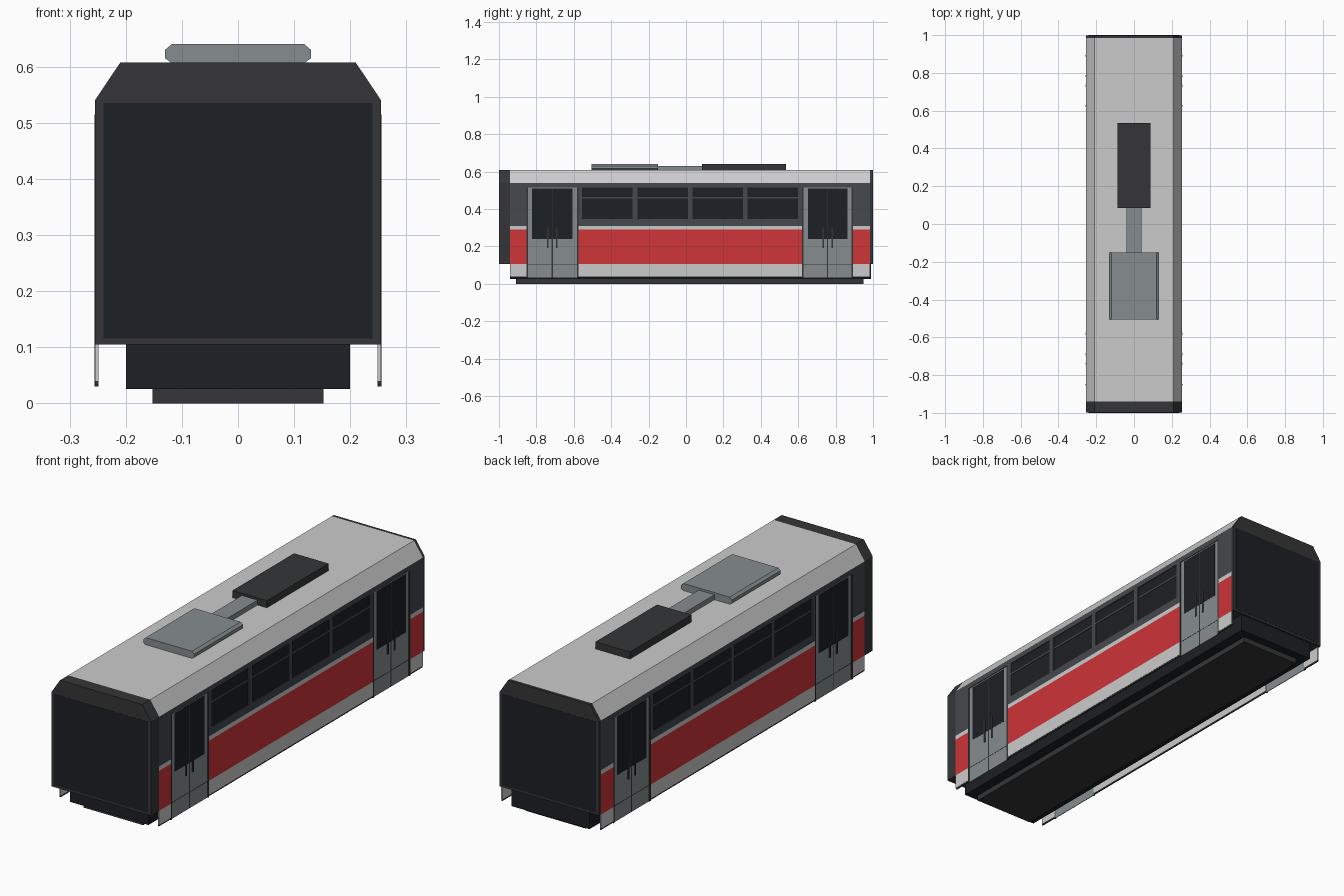
import bpy, bmesh

if "Cube" in bpy.data.objects:
    bpy.data.objects.remove(bpy.data.objects["Cube"])

WHITE = ("light_grey", (0.66, 0.66, 0.66, 1))
RED = ("red", (0.62, 0.035, 0.04, 1))
SLATE = ("slate", (0.06, 0.065, 0.075, 1))
DARK = ("dark_grey", (0.035, 0.036, 0.038, 1))
GLASS = ("dark_glass", (0.012, 0.014, 0.018, 1))
STEEL = ("steel_grey", (0.24, 0.27, 0.28, 1))


def finish(name, bm, colour, mirror=False):
    bmesh.ops.recalc_face_normals(bm, faces=bm.faces[:])
    mesh = bpy.data.meshes.new(name)
    bm.to_mesh(mesh)
    bm.free()
    mat = bpy.data.materials.get(colour[0]) or bpy.data.materials.new(colour[0])
    mat.diffuse_color = colour[1]
    mat.use_nodes = True
    mat.node_tree.nodes["Principled BSDF"].inputs["Base Color"].default_value = mat.diffuse_color
    mesh.materials.append(mat)
    ob = bpy.data.objects.new(name, mesh)
    bpy.context.collection.objects.link(ob)
    if mirror:
        ob.modifiers.new("other_side", "MIRROR")
    return ob


def boxes(name, colour, items, mirror=False):
    """Each item is (x0, x1, y0, y1, z0, z1)."""
    bm = bmesh.new()
    for x0, x1, y0, y1, z0, z1 in items:
        for v in bmesh.ops.create_cube(bm, size=1)["verts"]:
            v.co.x = x1 if v.co.x > 0 else x0
            v.co.y = y1 if v.co.y > 0 else y0
            v.co.z = z1 if v.co.z > 0 else z0
    return finish(name, bm, colour, mirror)


def prism(name, colour, half, y0, y1, panel_side=0):
    """Extrude a symmetric x/z profile along y; optionally inset one end."""
    pts = half + [(-x, z) for x, z in reversed(half)]
    bm = bmesh.new()
    face = bm.faces.new([bm.verts.new((x, y0, z)) for x, z in pts])
    ext = bmesh.ops.extrude_face_region(bm, geom=[face], use_keep_orig=True)
    for g in ext["geom"]:
        if isinstance(g, bmesh.types.BMVert):
            g.co.y = y1
    return finish(name, bm, colour)


# Underframe
boxes("chassis_base", DARK, [(-.152, .152, -.91, .95, 0, .04)])
boxes("underbody", GLASS, [(-.2, .2, -.94, .99, .025, .11)])

# Inner body and roof
boxes("body_core", DARK, [(-.249, .249, -.95, .986, .105, .545)])
prism("roof", WHITE, [(.255, .54), (.21, .607)], -.94, .985)

# End caps with dark face panels
end = [(.255, .105), (.255, .54), (.21, .607)]
for label, y0, y1, yp in (("front", -.999, -.94, -.9995), ("rear", .985, .999, .9995)):
    prism(label + "_end_cap", DARK, end, y0, y1)
    boxes(label + "_face_panel", GLASS, [(-.24, .24, yp - .0005, yp + .0005, .115, .535)])

# Side bands, interrupted by the doors
XI, XO = .249, .255
doors = [(-.85, -.58), (.625, .89)]
spans = [(-.94, -.85), (-.58, .625), (.89, .985)]
for name, colour, z0, z1 in (("skirt", WHITE, .04, .105), ("red_band", RED, .105, .29),
                             ("waist_stripe", WHITE, .29, .31)):
    boxes(name, colour, [(XI, XO, a, b, z0, z1) for a, b in spans], True)
boxes("skirt_edge", DARK, [(XI, XO - .001, a, b, .033, .04) for a, b in spans], True)

# Window band: rails and posts round the openings
wins = [(-.555 + i * .295, -.285 + i * .295) for i in range(4)]
frame = [(XI, XO, -.94, .985, .515, .54), (XI, XO, -.58, .625, .31, .345)]
frame += [(XI, XO, a, b, .31, .515) for a, b in (spans[0], spans[2])]
edges = [-.58] + [y for w in wins for y in w] + [.625]
frame += [(XI, XO, edges[i], edges[i + 1], .345, .515) for i in range(0, len(edges), 2)]
boxes("window_frame", SLATE, frame, True)
boxes("window_glass", GLASS, [(XI, .2515, a, b, .345, .515) for a, b in wins], True)
boxes("window_bar", SLATE, [(.25, .2535, a, b, .457, .465) for a, b in wins], True)

# Double doors
leaf, glass, trim, seam, handle = [], [], [], [], []
for a, b in doors:
    c = (a + b) / 2
    leaf.append((XI, .252, a, b, .03, .515))
    for s, e in ((a + .026, c - .002), (c + .002, b - .026)):
        glass.append((.25, .2527, s, e, .24, .51))
    trim += [(XI, XO + .0005, y - .004, y + .004, .03, .515) for y in (a, b)]
    seam += [(.25, .2526, c - .003, c + .003, .03, .51),
             (.25, .2525, a, b, .103, .106)]
    handle += [(.252, .2555, y - .004, y + .004, .19, .30) for y in (c - .025, c + .025)]
boxes("door_leaf", STEEL, leaf, True)
boxes("door_glass", GLASS, glass, True)
boxes("door_trim", DARK, trim, True)
boxes("door_seam", DARK, seam, True)
boxes("door_handle", DARK, handle, True)

# Roof equipment
prism("roof_cooling_unit", STEEL, [(.118, .606), (.13, .615), (.13, .63), (.118, .64)], -.505, -.15)
boxes("roof_duct", STEEL, [(-.04, .04, -.152, .09, .606, .63)])
boxes("roof_equipment_box", DARK, [(-.088, .088, .085, .535, .606, .64)])
